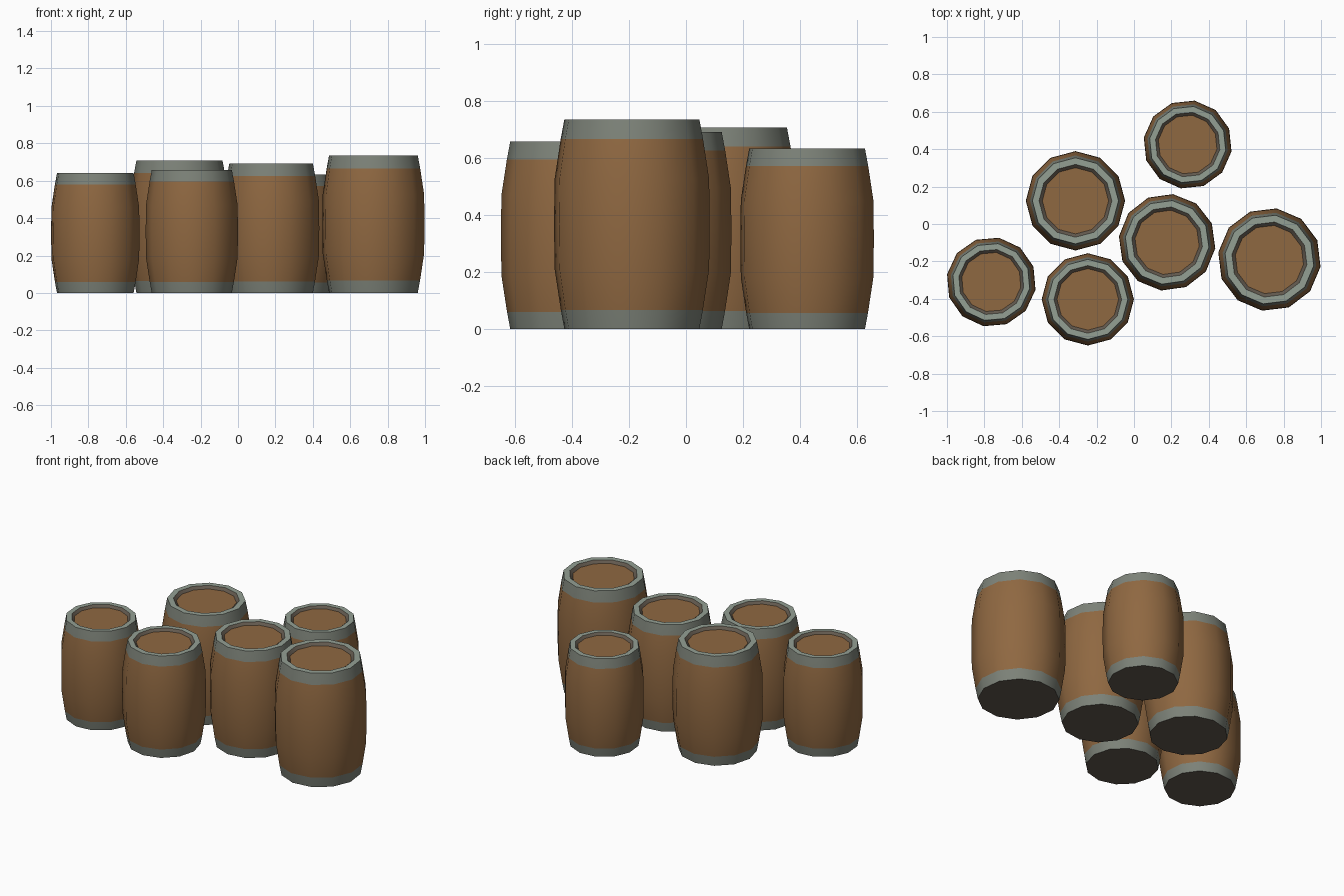
import bpy, bmesh, math

if "Cube" in bpy.data.objects:
    bpy.data.objects.remove(bpy.data.objects["Cube"])


def material(name, rgb):
    m = bpy.data.materials.new(name)
    m.diffuse_color = (*rgb, 1.0)
    m.use_nodes = True
    m.node_tree.nodes["Principled BSDF"].inputs["Base Color"].default_value = m.diffuse_color
    return m


WOOD, BAND, RIM, DARK = range(4)
MATS = [
    material("brown wood", (0.275, 0.138, 0.053)),
    material("grey metal band", (0.205, 0.225, 0.190)),
    material("pale metal rim", (0.296, 0.352, 0.296)),
    material("dark grime", (0.120, 0.098, 0.075)),
]

# Barrel profile for height 1: radius, height, colour of the strip above it
PROFILE = [
    (0.325, 0.000, BAND),
    (0.342, 0.090, WOOD),
    (0.372, 0.285, WOOD),
    (0.375, 0.500, WOOD),
    (0.372, 0.715, WOOD),
    (0.343, 0.905, BAND),
    (0.325, 1.000, RIM),
    (0.275, 1.000, DARK),
    (0.250, 0.978, None),
]
SIDES = 12


def barrel(name, x, y, height, turn):
    bm = bmesh.new()
    rings = []
    for r, z, _ in PROFILE:
        rings.append([bm.verts.new((
            r * height * math.cos(math.radians(turn) + math.tau * i / SIDES),
            r * height * math.sin(math.radians(turn) + math.tau * i / SIDES),
            z * height)) for i in range(SIDES)])
    # staves, bands, rim and recess wall
    for k in range(len(rings) - 1):
        a, b = rings[k], rings[k + 1]
        for i in range(SIDES):
            j = (i + 1) % SIDES
            f = bm.faces.new((a[i], a[j], b[j], b[i]))
            f.material_index = PROFILE[k][2]
    # underside and lid
    bm.faces.new(rings[0][::-1]).material_index = DARK
    bm.faces.new(rings[-1]).material_index = WOOD
    mesh = bpy.data.meshes.new(name)
    bm.to_mesh(mesh)
    bm.free()
    for m in MATS:
        mesh.materials.append(m)
    ob = bpy.data.objects.new(name, mesh)
    ob.location = (x, y, 0)
    bpy.context.collection.objects.link(ob)
    bpy.ops.object.select_all(action='DESELECT')
    ob.select_set(True)
    bpy.context.view_layer.objects.active = ob
    bpy.ops.object.shade_smooth_by_angle(angle=math.radians(40))


# The group of six barrels: x, y, height, turn
for n, spec in enumerate([
    (-0.763, -0.310, 0.640, 20),
    (-0.313, 0.124, 0.708, 0),
    (-0.247, -0.403, 0.658, 0),
    (0.177, -0.098, 0.692, 23),
    (0.287, 0.425, 0.633, 21),
    (0.724, -0.190, 0.736, 22),
], 1):
    barrel(f"barrel_{n}", *spec)
